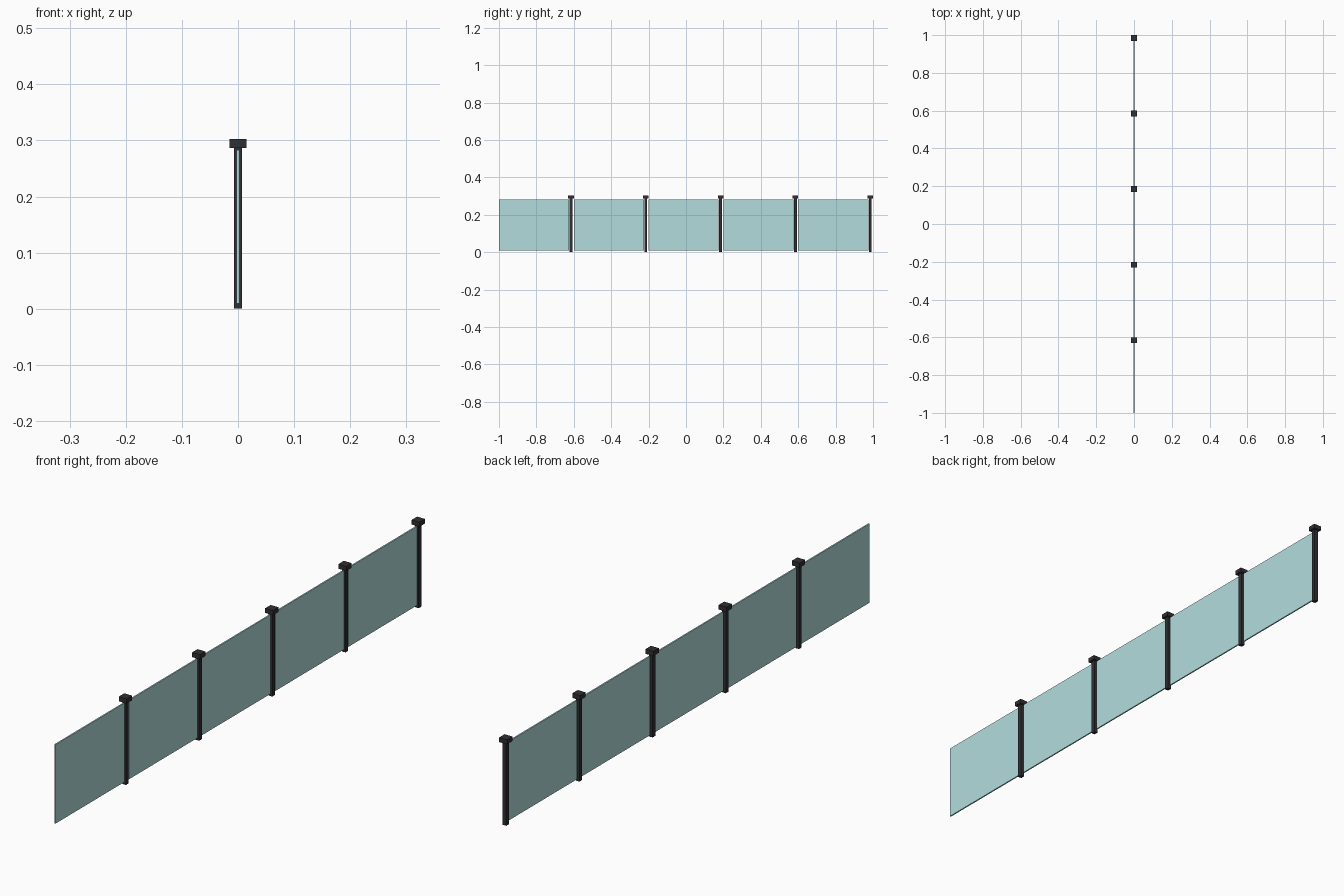
import bpy

if "Cube" in bpy.data.objects:
    bpy.data.objects.remove(bpy.data.objects["Cube"])


def material(name, color):
    m = bpy.data.materials.new(name)
    m.diffuse_color = color
    m.use_nodes = True
    m.node_tree.nodes["Principled BSDF"].inputs["Base Color"].default_value = m.diffuse_color
    return m


def box(name, center, size, mat):
    bpy.ops.mesh.primitive_cube_add(size=1, location=center)
    ob = bpy.context.object
    ob.name = name
    ob.scale = size
    bpy.ops.object.transform_apply(location=False, rotation=False, scale=True)
    ob.data.materials.append(mat)
    return ob


glass = material("glass", (0.45, 0.72, 0.72, 0.55))
metal = material("dark_metal", (0.03, 0.03, 0.035, 1.0))

# Five repeating bays: a glass panel followed by a capped post
PITCH = 0.4
for i in range(5):
    y0 = -1 + PITCH * i
    post_y = y0 + 0.385
    box(f"glass_panel_{i + 1}", (0, y0 + 0.1875, 0.146), (0.005, 0.375, 0.273), glass)
    box(f"post_{i + 1}", (0, post_y, 0.144), (0.014, 0.015, 0.288), metal)
    box(f"post_cap_{i + 1}", (0, post_y, 0.2945), (0.03, 0.03, 0.016), metal)
